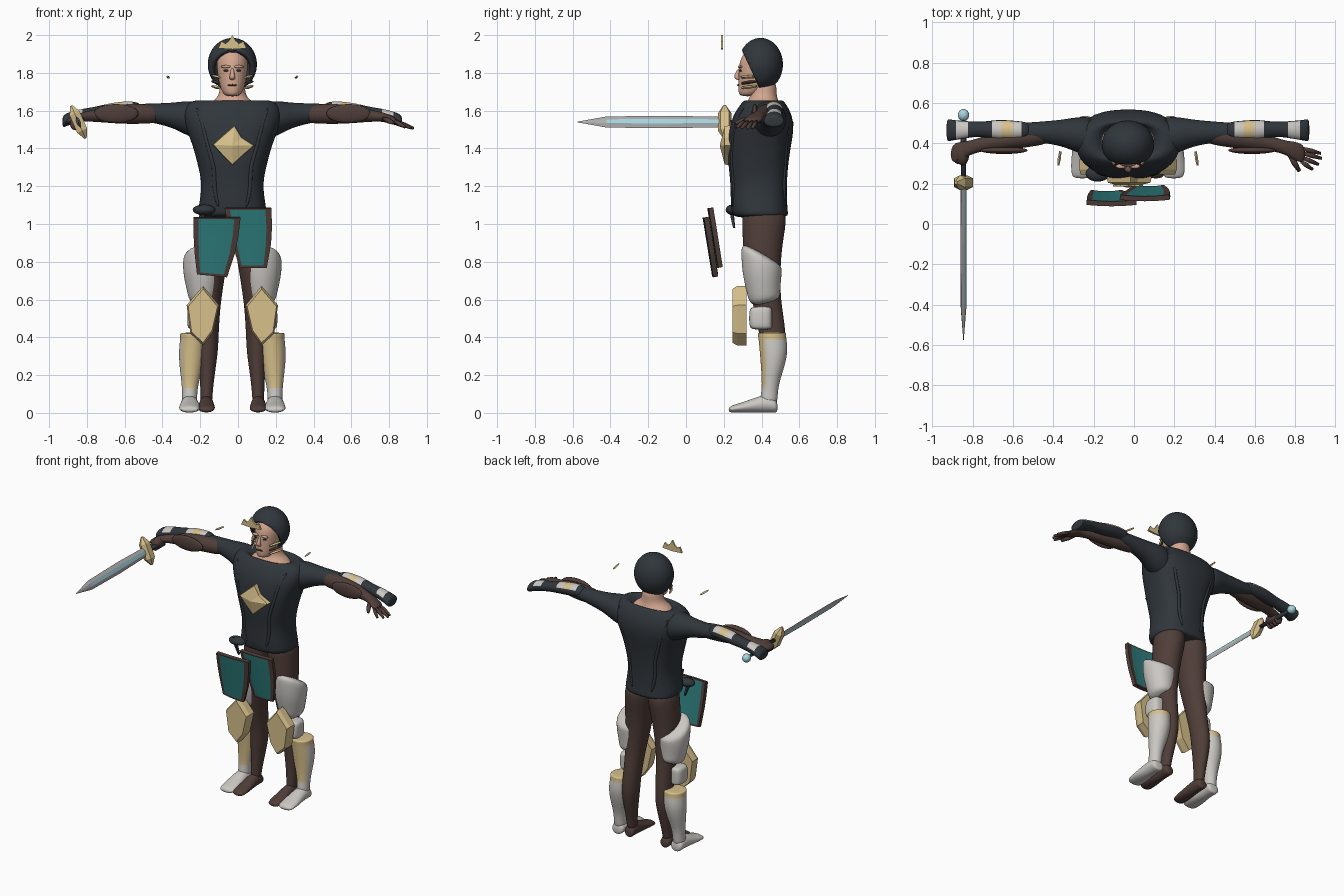
import bpy, bmesh, math
from mathutils import Vector

CX = -0.03  # body centre line


def mat(name, c):
    m = bpy.data.materials.new(name)
    m.diffuse_color = (*c, 1)
    return m


DARK = mat("dark cloth", (0.030, 0.037, 0.045))
BROWN = mat("brown leather", (0.080, 0.048, 0.041))
TEAL = mat("teal cloth", (0.028, 0.205, 0.205))
GOLD = mat("gold", (0.68, 0.53, 0.26))
WHITE = mat("pale armour", (0.60, 0.58, 0.55))
SKIN = mat("skin", (0.66, 0.39, 0.28))
BLUE = mat("light blue", (0.38, 0.66, 0.74))
STEEL = mat("steel", (0.42, 0.43, 0.42))


def finish(name, bm, mats, rule=None, subsurf=0, smooth=True):
    """Turn a bmesh into an object; rule(centre, normal) picks the material."""
    bmesh.ops.recalc_face_normals(bm, faces=bm.faces)
    if rule:
        for f in bm.faces:
            f.material_index = rule(f.calc_center_median(), f.normal)
    me = bpy.data.meshes.new(name)
    bm.to_mesh(me)
    bm.free()
    ob = bpy.data.objects.new(name, me)
    bpy.context.collection.objects.link(ob)
    for m in mats:
        me.materials.append(m)
    if smooth:
        me.polygons.foreach_set("use_smooth", [True] * len(me.polygons))
    if subsurf:
        mod = ob.modifiers.new("subsurf", 'SUBSURF')
        mod.levels = mod.render_levels = subsurf
    return ob


def loft(name, rings, mats, rule=None, subsurf=0, smooth=False):
    bm = bmesh.new()
    vs = [[bm.verts.new(p) for p in r] for r in rings]
    n = len(rings[0])
    for a, b in zip(vs, vs[1:]):
        for i in range(n):
            bm.faces.new((a[i], a[(i + 1) % n], b[(i + 1) % n], b[i]))
    bm.faces.new(vs[0])
    bm.faces.new(vs[-1])
    return finish(name, bm, mats, rule, subsurf, smooth)


def tube(name, rings, axis, mats, s=1, rule=None, n=16, sq=1.0, sub=2):
    """Elliptical loft. Rings are (dx, y, z, half size 1, half size 2, tilt)."""
    out = []
    for r in rings:
        dx, y, z, a, b = r[:5]
        k = r[5] if len(r) > 5 else 0
        pts = []
        for i in range(n):
            t = 2 * math.pi * i / n
            c, d = math.cos(t), math.sin(t)
            p = math.copysign(abs(c) ** sq, c) * a
            q = math.copysign(abs(d) ** sq, d) * b
            o = {'x': (0, p, q), 'y': (p, 0, q), 'z': (p, q, k * q)}[axis]
            pts.append((CX + s * (dx + o[0]), y + o[1], z + o[2]))
        out.append(pts)
    return loft(name, out, mats, rule, sub, True)


def ball(name, c, r, m, seg=24):
    bm = bmesh.new()
    bmesh.ops.create_uvsphere(bm, u_segments=seg, v_segments=seg // 2, radius=1)
    for v in bm.verts:
        v.co = Vector(c) + Vector(v.co[i] * r[i] for i in range(3))
    return finish(name, bm, [m])


def strip(name, a, b, w, m, r=4):
    """Thin bar from a to b."""
    a, b = Vector(a), Vector(b)
    d = (b - a).normalized()
    u = d.cross(Vector((0, 0, 1))).normalized()
    v = d.cross(u)
    ring = [(u * math.cos(t) + v * math.sin(t)) * w for t in (2 * math.pi * i / r for i in range(r))]
    return loft(name, [[a + p * 0.7 for p in ring], [a.lerp(b, .5) + p for p in ring],
                       [b + p * 0.6 for p in ring]], [m], smooth=r > 4)


def plate(name, pts, y0, y1, m, front=1.0):
    """Flat x-z outline given thickness along y."""
    cx = sum(p[0] for p in pts) / len(pts)
    cz = sum(p[1] for p in pts) / len(pts)
    ym = y0 + (y1 - y0) * 0.35
    fr = [(cx + (x - cx) * front, y0, cz + (z - cz) * front) for x, z in pts]
    return loft(name, [fr, [(x, ym, z) for x, z in pts], [(x, y1, z) for x, z in pts]], [m])


# head, neck and face
tube("head", [(0, .325, 1.675, .035, .04), (0, .345, 1.70, .056, .07), (0, .372, 1.75, .074, .096),
              (0, .378, 1.80, .08, .10), (0, .385, 1.85, .086, .106), (0, .39, 1.90, .078, .092),
              (0, .395, 1.94, .045, .05)], 'z', [SKIN])
tube("neck", [(0, .405, 1.56, .17, .11), (0, .405, 1.63, .145, .10), (0, .41, 1.66, .085, .075),
              (0, .41, 1.70, .068, .07), (0, .41, 1.77, .065, .07)], 'z', [SKIN])
tube("nose", [(0, .283, 1.825, .008, .008), (0, .272, 1.80, .011, .012), (0, .266, 1.775, .018, .016),
              (0, .282, 1.762, .014, .012)], 'z', [SKIN], n=8)
ball("mouth", (CX, .277, 1.735), (.026, .007, .005), BROWN, 12)
for s in (-1, 1):
    ball("eye", (CX + s * .032, .289, 1.812), (.015, .007, .006), DARK, 12)
    ball("brow", (CX + s * .034, .286, 1.833), (.027, .012, .008), SKIN, 12)
    for z, m in ((1.785, GOLD), (1.755, BROWN), (1.73, GOLD)):
        strip("cheek_strip", (CX + s * .068, .295, z - .01), (CX + s * .108, .375, z), .009, m)

# skull cap, trimmed below and in front of the face
bm = bmesh.new()
bmesh.ops.create_uvsphere(bm, u_segments=40, v_segments=28, radius=1)
for v in bm.verts:
    v.co = (CX + v.co.x * .13, .395 + v.co.y * .118, 1.845 + v.co.z * .14)
for co, no in (((0, 0, 1.758), (0, -.1, -1)), ((0, .37, 1.76), (0, -.9, -.42))):
    bmesh.ops.bisect_plane(bm, geom=bm.verts[:] + bm.edges[:] + bm.faces[:],
                           plane_co=co, plane_no=no, clear_outer=True)
cap = finish("skull_cap", bm, [DARK])
cap.modifiers.new("thickness", 'SOLIDIFY').thickness = .025

# floating crown and chest ornament
half = [(.075, 1.93), (.058, 1.968), (.036, 1.955), (.018, 1.97)]
plate("crown", [(CX, 1.925)] + [(CX + x, z) for x, z in half] + [(CX, 2.0)]
      + [(CX - x, z) for x, z in reversed(half)], .185, .197, GOLD)
star = [(.012, .108), (.05, .045), (.118, .0), (.06, -.05), (.0, -.105), (-.055, -.05), (-.105, .005), (-.05, .055)]
loft("chest_ornament", [[(CX + x * k, y, 1.415 + z * k) for x, z in star]
                        for k, y in ((.05, .18), (.95, .205), (1, .235))], [GOLD])

# torso with seams
torso = [(0, .40, 1.03, .18, .145), (0, .39, 1.06, .185, .15), (0, .385, 1.13, .172, .15),
         (0, .385, 1.22, .162, .15), (0, .382, 1.32, .185, .16), (0, .388, 1.42, .212, .17),
         (0, .40, 1.50, .245, .172), (0, .405, 1.57, .265, .16), (0, .41, 1.63, .25, .125),
         (0, .41, 1.66, .20, .10), (0, .41, 1.645, .14, .085), (0, .41, 1.60, .12, .075)]
tube("torso", torso, 'z', [DARK], n=24, sq=.8)
for s in (-1, 1):
    # raised vest seams, front and back
    path = [(.19, 1.62), (.155, 1.54), (.135, 1.42), (.09, 1.30), (.10, 1.2), (.07, 1.08)]
    pts = []
    for dx, z in path:
        lo, hi = next((p, q) for p, q in zip(torso[1:], torso[2:]) if p[2] <= z <= q[2])
        f = (z - lo[2]) / (hi[2] - lo[2])
        yc, a, b = (lo[i] + (hi[i] - lo[i]) * f for i in (1, 3, 4))
        pts.append((dx, yc, z, b * max(0.05, 1 - (dx / a) ** 2.5) ** .4))
    for side in (-1, 1):
        tube("vest_seam", [(dx, yc + side * (e - .003), z, .012, .009) for dx, yc, z, e in pts],
             'z', [DARK], s, n=8, sub=1)
ball("belt_pouch", (CX - .15, .25, 1.075), (.06, .04, .028), DARK)
strip("belt_strap", (CX - .17, .235, 1.10), (CX - .14, .255, .98), .012, DARK)

# arms, gauntlets and bracers on both sides
for s in (-1, 1):
    tube("sleeve", [(.14, .43, 1.54, .10, .11), (.24, .44, 1.56, .095, .095), (.31, .45, 1.575, .07, .068),
                    (.40, .455, 1.585, .056, .055), (.48, .455, 1.592, .05, .045),
                    (.56, .46, 1.60, .04, .035)], 'x', [DARK], s)
    tube("forearm", [(.38, .44, 1.58, .04, .045), (.46, .435, 1.583, .05, .053), (.55, .425, 1.583, .053, .055),
                     (.64, .412, 1.58, .048, .047), (.73, .395, 1.573, .035, .032), (.79, .375, 1.568, .036, .026),
                     (.83, .36, 1.557, .05, .022), (.88, .345, 1.54, .046, .016)], 'x', [BROWN], s)
    ball("bracer", (CX + s * .615, .365, 1.585), (.118, .018, .05), BROWN)

    def trim(c, n, s=s):
        d = s * (c.x - CX)
        if n.z < .45:
            return 0
        return 2 if .56 < d < .64 else 1 if .51 < d < .68 or .78 < d < .87 else 0
    tube("gauntlet", [(.48, .46, 1.605, .04, .035), (.53, .465, 1.61, .045, .04), (.57, .465, 1.608, .048, .042),
                      (.63, .468, 1.603, .05, .04), (.67, .468, 1.597, .046, .038), (.74, .47, 1.585, .036, .033),
                      (.79, .468, 1.577, .042, .035), (.86, .465, 1.56, .05, .035), (.885, .465, 1.548, .056, .034),
                      (.90, .465, 1.54, .055, .03)], 'x', [DARK, WHITE, GOLD], s, trim)
    strip("floating_clip", (CX + s * .335, .36, 1.775), (CX + s * .345, .29, 1.78), .008, GOLD)

# open hand on one side, fist on the other
for i, (x, y, z) in enumerate(((.955, .35, 1.508), (.96, .325, 1.506), (.945, .295, 1.508), (.915, .27, 1.512))):
    strip("finger", (CX + .86, .375 - i * .022, 1.545), (CX + x, y, z), .012, BROWN, 8)
strip("thumb", (CX + .80, .345, 1.56), (CX + .85, .262, 1.535), .015, BROWN, 8)
ball("fist", (-.85, .35, 1.548), (.034, .06, .036), BROWN)
for i in range(4):
    ball("curled_finger", (-.86, .31 + i * .027, 1.53), (.03, .014, .034), BROWN, 12)

# sword, its flat tilted about the blade axis
W, T, O = Vector((.4, 0, -.916)), Vector((.916, 0, .4)), Vector((-.845, 0, 1.54))


def across(y, w, t):
    sec = ((-1, 0), (-.35, 1), (.35, 1), (1, 0), (.35, -1), (-.35, -1))
    return [O + W * (a * w) + T * (b * t) + Vector((0, y, 0)) for a, b in sec]


loft("blade", [across(.20, .03, .011), across(-.1, .036, .011), across(-.42, .032, .010),
               across(-.575, .002, .001)], [STEEL, BLUE],
     lambda c, n: 1 if abs(n.dot(T)) > .95 and c.y > -.42 and abs((c - O).dot(W)) < .008 else 0)
loft("guard", [[O + W * w + T * (r * .8 * a) + Vector((0, .205 + r * b, 0)) for a, b in
                ((-1, -.6), (0, -1), (1, -.6), (1, .6), (0, 1), (-1, .6))]
               for w, r in ((-.095, .008), (-.05, .036), (.05, .036), (.095, .008))], [GOLD])
strip("grip", (-.845, .22, 1.54), (-.845, .53, 1.53), .016, DARK, 10)
ball("pommel", (-.845, .54, 1.53), (.028, .03, .028), BLUE)

# legs, feet, armour
FOOT = [(.225, .016, .035, .012), (.25, .022, .045, .02), (.31, .03, .046, .028), (.37, .042, .04, .04),
        (.43, .05, .037, .046), (.47, .04, .036, .038), (.485, .03, .026, .025)]
for s in (-1, 1):
    tube("leg", [(.085, .41, 1.09, .095, .12), (.088, .415, 1.0, .095, .118), (.10, .405, .9, .092, .108),
                 (.112, .405, .75, .078, .095), (.12, .425, .6, .062, .078), (.122, .445, .5, .055, .075),
                 (.127, .46, .4, .055, .07), (.13, .465, .32, .055, .07), (.133, .455, .2, .04, .052),
                 (.137, .44, .1, .032, .04), (.137, .435, .04, .032, .04)], 'z', [BROWN], s)
    tube("foot", [(.137, y, z, a, b) for y, z, a, b in FOOT], 'y', [BROWN], s)
    tube("thigh_guard", [(.155, .40, .85, .100, .108, -.6), (.158, .40, .80, .108, .11, -.45),
                         (.155, .40, .72, .105, .105, -.2), (.155, .41, .64, .085, .09),
                         (.158, .42, .575, .07, .08, .3)], 'z', [WHITE], s)
    tube("knee_pad", [(.185, .40, .44, .045, .055), (.19, .395, .46, .05, .062), (.19, .395, .54, .05, .062),
                      (.185, .40, .565, .045, .055)], 'z', [WHITE], s, sq=.7)

    def shin(c, n):
        return 1 if c.z > .395 or (n.y < -.6 and .13 < c.z) else 0
    tube("boot", [(.205, .455, .425, .068, .072), (.206, .455, .42, .072, .076), (.206, .457, .395, .07, .074),
                  (.212, .465, .33, .073, .076), (.217, .46, .25, .064, .064), (.222, .45, .18, .05, .05),
                  (.225, .445, .13, .042, .044), (.226, .44, .09, .04, .046), (.226, .435, .03, .04, .045)],
         'z', [WHITE, GOLD], s, shin, n=20)
    tube("boot_foot", [(.226, y, z, a * 1.25, b * 1.05) for y, z, a, b in FOOT], 'y', [WHITE], s)
    plate("knee_plate", [(CX + s * x, z) for x, z in
                         ((.155, .672), (.242, .57), (.222, .42), (.155, .357), (.102, .43), (.07, .57))],
          .245, .32, GOLD, .9)


# hanging cloth panels with leather borders
def panel(name, tl, tr, br, bl, y0, y1):
    us, vs = (0, .11, .3, .5, .7, .87, 1), (0, .025, .3, .6, .96, 1)
    bm = bmesh.new()
    g = []
    for v in vs:
        l, r = Vector(tl).lerp(Vector(bl), v), Vector(tr).lerp(Vector(br), v)
        row = []
        for u in us:
            p = l.lerp(r, u)
            bulge = .02 * math.sin(math.pi * v)
            row.append(bm.verts.new((p.x + bulge * (u - .3), y0 + (y1 - y0) * v + .03 * (u - .5) ** 2, p.y)))
        g.append(row)
    for j in range(len(vs) - 1):
        for i in range(len(us) - 1):
            f = bm.faces.new((g[j][i], g[j][i + 1], g[j + 1][i + 1], g[j + 1][i]))
            f.material_index = int(i in (0, len(us) - 2) or j in (0, len(vs) - 2))
    ob = finish(name, bm, [TEAL, BROWN], smooth=False)
    mod = ob.modifiers.new("thickness", 'SOLIDIFY')
    mod.thickness, mod.offset, mod.material_offset_rim = .025, 0, 1


panel("cloth_panel_a", (-.235, 1.035), (.012, 1.035), (-.06, .72), (-.215, .735), .10, .15)
panel("cloth_panel_b", (-.07, 1.085), (.175, 1.085), (.15, .77), (.01, .77), .125, .175)
